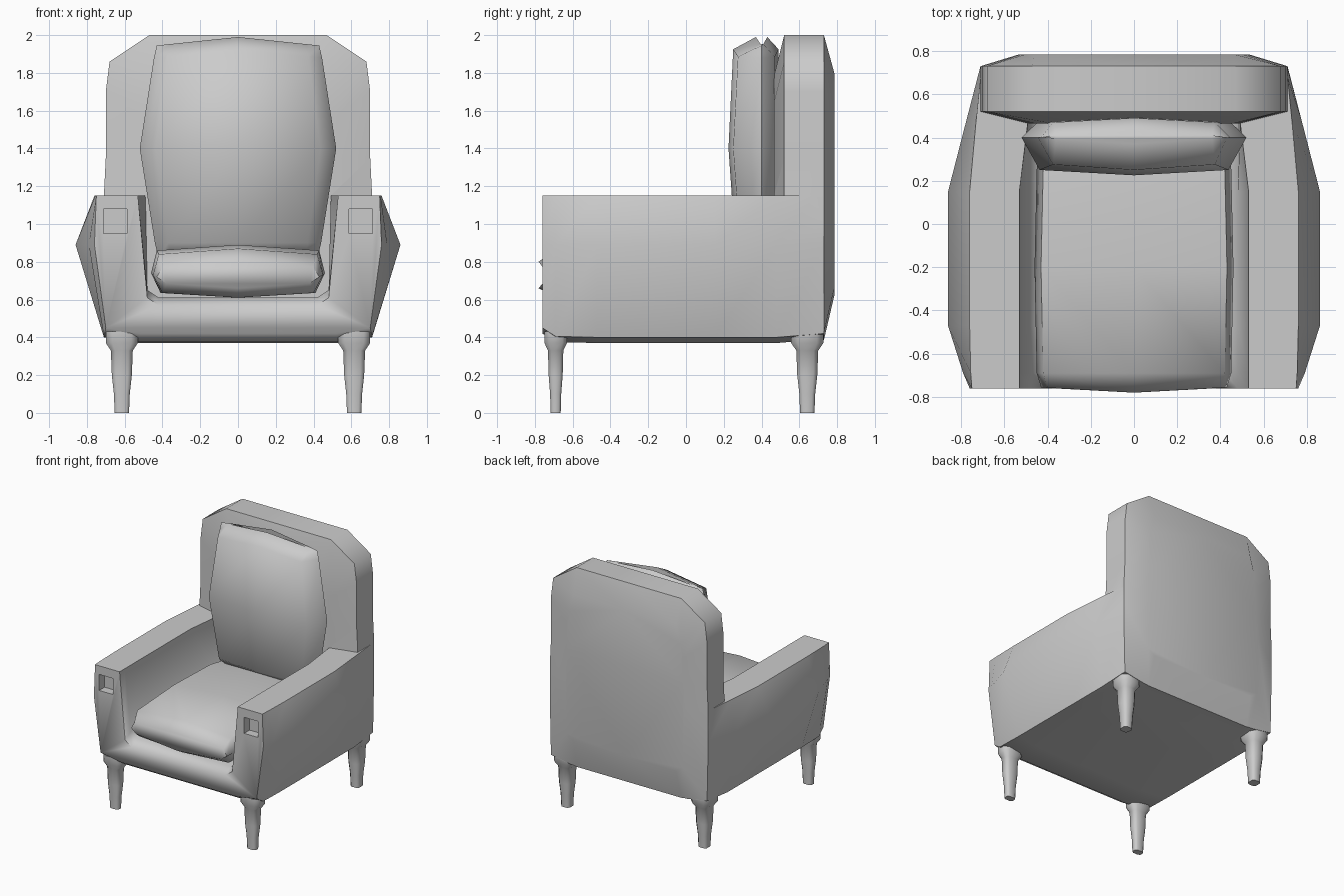
import bpy, bmesh

if "Cube" in bpy.data.objects:
    bpy.data.objects.remove(bpy.data.objects["Cube"])


def finish(ob, angle=1.1):
    bpy.ops.object.select_all(action='DESELECT')
    ob.select_set(True)
    bpy.context.view_layer.objects.active = ob
    bpy.ops.object.shade_smooth_by_angle(angle=angle)


def loft(name, sections, axis='y', centre=(0, 0), warp=None):
    """Skin half outlines (mirrored in x) placed at stations along y or z."""
    bm = bmesh.new()
    rings = []
    for t, half in sections:
        ring = list(half) + [(-u, v) for u, v in reversed(half[1:-1])]
        pts = [(u, t, v) if axis == 'y' else (u + centre[0], v + centre[1], t) for u, v in ring]
        rings.append([bm.verts.new(warp(*p) if warp else p) for p in pts])
    n = len(rings[0])
    for a, b in zip(rings, rings[1:]):
        for i in range(n):
            j = (i + 1) % n
            bm.faces.new((a[i], a[j], b[j], b[i]))
    bm.faces.new(rings[0])
    bm.faces.new(rings[-1])
    bmesh.ops.recalc_face_normals(bm, faces=bm.faces)
    me = bpy.data.meshes.new(name)
    bm.to_mesh(me)
    bm.free()
    ob = bpy.data.objects.new(name, me)
    bpy.context.collection.objects.link(ob)
    return ob


def boolean(target, tool, operation):
    bpy.context.view_layer.objects.active = target
    mod = target.modifiers.new(operation.lower(), 'BOOLEAN')
    mod.operation, mod.object, mod.solver = operation, tool, 'EXACT'
    bpy.ops.object.modifier_apply(modifier=mod.name)
    bpy.data.objects.remove(tool)


# Arms and seat base: a U section running front to back
def u_section(wide, top, low, bottom, floor, inner=0.53):
    return [(0, bottom), (0.52, bottom), (low, bottom + 0.03), (wide, 0.89), (top, 1.15),
            (inner, 1.15), (0.48, floor + 0.04), (0.42, floor), (0, floor)]


body = loft("armchair_body", [
    (-0.76, u_section(0.76, 0.75, 0.70, 0.42, 0.57)),
    (-0.69, u_section(0.79, 0.755, 0.71, 0.375, 0.61)),
    (-0.47, u_section(0.86, 0.76, 0.71, 0.37, 0.61)),
    (0.15, u_section(0.86, 0.76, 0.71, 0.37, 0.61)),
    (0.48, u_section(0.775, 0.73, 0.71, 0.37, 0.61, 0.49)),
    (0.73, u_section(0.71, 0.705, 0.70, 0.39, 0.61, 0.49))])


# Backrest: rounded slab merged into the body
def back_section(bottom, top, side, mid, flat):
    return [(0, bottom), (flat, bottom), (side, bottom + 0.04), (side + 0.01, 1.15), (side, 1.35),
            (side, mid), (side - 0.02, top - 0.14), (flat, top), (0, top)]


backrest = loft("backrest", [
    (0.465, back_section(0.58, 1.78, 0.48, 1.55, 0.38)),
    (0.52, back_section(0.385, 2.0, 0.70, 1.7, 0.47)),
    (0.73, back_section(0.385, 2.0, 0.70, 1.7, 0.47)),
    (0.785, back_section(0.62, 1.80, 0.52, 1.55, 0.46))])
boolean(body, backrest, 'UNION')

# Small square recess in the front of each arm
for s in (-1, 1):
    bpy.ops.mesh.primitive_cube_add(size=1, location=(s * 0.65, -0.76, 1.015))
    cutter = bpy.context.object
    cutter.scale = (0.125, 0.14, 0.13)
    bpy.context.view_layer.update()
    boolean(body, cutter, 'DIFFERENCE')
finish(body)


# Seat cushion, with a bowed front
def seat_section(w, low, high):
    return [(0, low), (w - 0.05, low + 0.025), (w, (low + high) / 2 - 0.01),
            (w - 0.03, high - 0.03), (0, high)]


def bow_front(x, y, z):
    return (x, y - 0.025 * max(0, 1 - (x / 0.42) ** 2) if y < -0.7 else y, z)


seat = loft("seat_cushion", [
    (-0.755, seat_section(0.43, 0.66, 0.80)),
    (-0.69, seat_section(0.45, 0.61, 0.87)),
    (-0.2, seat_section(0.46, 0.61, 0.89)),
    (0.25, seat_section(0.45, 0.61, 0.885)),
    (0.46, seat_section(0.44, 0.63, 0.85))], warp=bow_front)
finish(seat)


# Back cushion, stacked upwards with a peaked top
def pillow_section(w, front, back):
    return [(0, front), (w * 0.84, front + 0.025), (w, 0.40), (w * 0.84, back - 0.02), (0, back)]


def peak_top(x, y, z):
    return (x, y, z + 0.045 * max(0, 1 - abs(x) / 0.43) if z > 1.85 else z)


pillow = loft("back_cushion", [
    (0.82, pillow_section(0.42, 0.34, 0.44)),
    (0.90, pillow_section(0.44, 0.26, 0.48)),
    (1.40, pillow_section(0.52, 0.225, 0.50)),
    (1.88, pillow_section(0.445, 0.25, 0.49)),
    (1.945, pillow_section(0.43, 0.37, 0.43))], axis='z', warp=peak_top)
finish(pillow)


# Tapered legs with chamfered corners
def leg_section(hx, hy):
    return [(0, -hy), (hx * 0.6, -hy), (hx, -hy * 0.6), (hx, hy * 0.6), (hx * 0.6, hy), (0, hy)]


for end, y, k in (("front", -0.69, 0.7), ("back", 0.642, 1.0)):
    for side, x in (("left", -0.615), ("right", 0.615)):
        leg = loft(f"{end}_{side}_leg", [
            (z, leg_section(h, h * k)) for z, h in
            ((0, 0.038), (0.10, 0.042), (0.20, 0.053), (0.33, 0.058), (0.37, 0.085), (0.43, 0.085))],
            axis='z', centre=(x, y))
        finish(leg)
